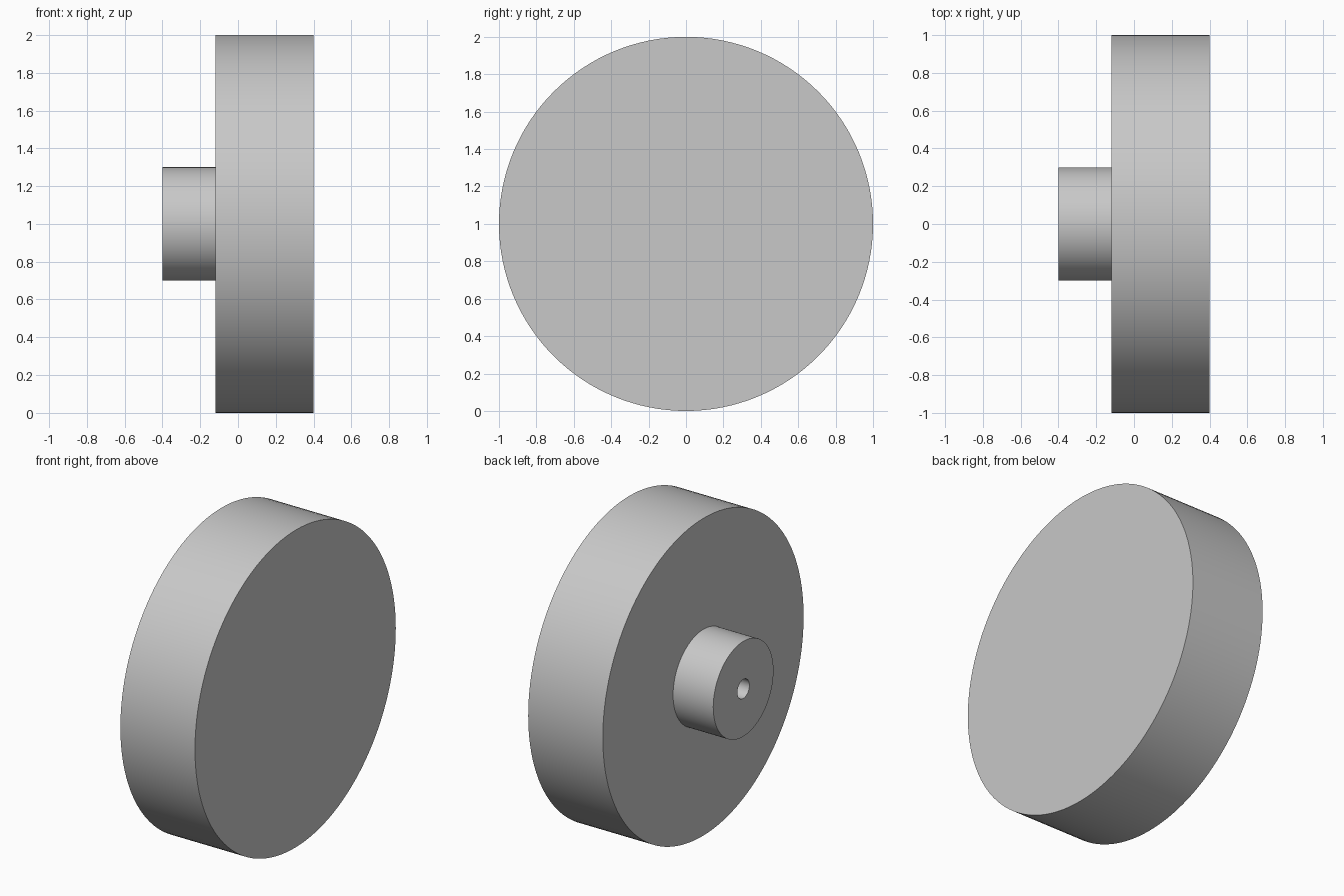
import bpy
import bmesh
import math
from mathutils import Vector

cube = bpy.data.objects.get("Cube")
if cube:
    bpy.data.objects.remove(cube, do_unlink=True)

SEGMENTS = 128
AXIS_Z = 1.0

# Plain grey finish
grey = bpy.data.materials.new("light_grey")
grey.use_nodes = True
colour = (0.58, 0.58, 0.58, 1)
grey.diffuse_color = colour
grey.node_tree.nodes["Principled BSDF"].inputs["Base Color"].default_value = colour


def lathe(name, profile):
    """Revolve (x, radius) points around the horizontal x axis."""
    bm = bmesh.new()
    verts = [bm.verts.new((x, 0, r)) for x, r in profile]
    edges = [bm.edges.new(pair) for pair in zip(verts, verts[1:])]
    bmesh.ops.spin(bm, geom=verts + edges, cent=Vector(), axis=(1, 0, 0),
                   angle=math.tau, steps=SEGMENTS, use_duplicate=False)
    bmesh.ops.remove_doubles(bm, verts=bm.verts, dist=0.0001)
    bmesh.ops.recalc_face_normals(bm, faces=bm.faces)
    mesh = bpy.data.meshes.new(name)
    bm.to_mesh(mesh)
    bm.free()
    mesh.materials.append(grey)
    obj = bpy.data.objects.new(name, mesh)
    obj.location.z = AXIS_Z
    bpy.context.collection.objects.link(obj)
    bpy.ops.object.select_all(action="DESELECT")
    obj.select_set(True)
    bpy.context.view_layer.objects.active = obj
    bpy.ops.object.shade_smooth_by_angle(angle=math.radians(30))
    return obj


# Solid disc with a narrower hub and a blind shaft hole in the hub's end
disc_outer, disc_inner, hub_end = 0.4, -0.12, -0.4
disc_radius, hub_radius, hole_radius = 1.0, 0.3, 0.06
lathe("disc_with_bored_hub", [
    (disc_outer, 0), (disc_outer, disc_radius),
    (disc_inner, disc_radius), (disc_inner, hub_radius),
    (hub_end, hub_radius), (hub_end, hole_radius),
    (disc_inner, hole_radius), (disc_inner, 0),
])
